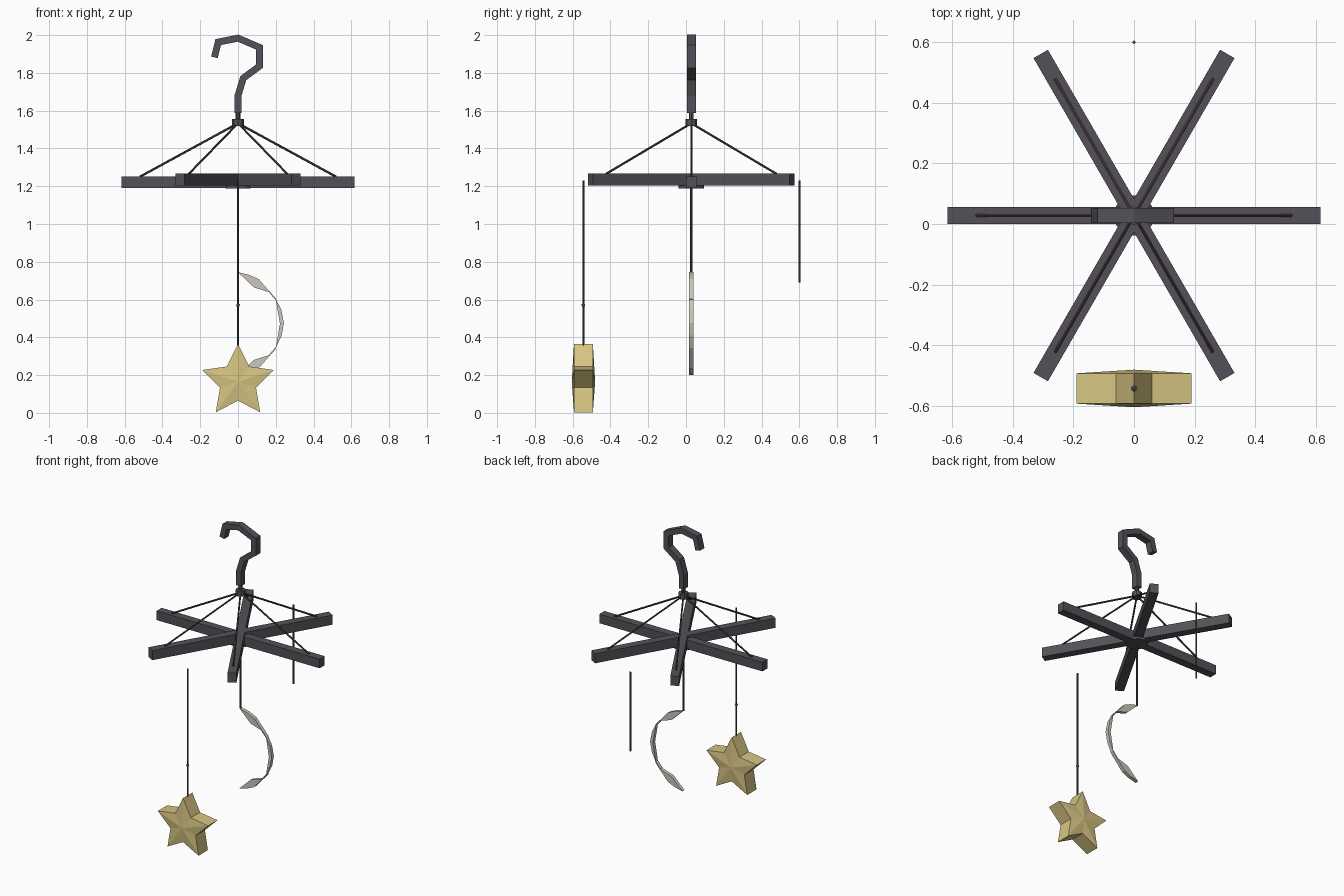
import bpy, bmesh, math
from mathutils import Vector

if "Cube" in bpy.data.objects:
    bpy.data.objects.remove(bpy.data.objects["Cube"])

CY = 0.028  # y of the hanging axis


def material(name, srgb):
    m = bpy.data.materials.new(name)
    m.diffuse_color = [((c + 0.055) / 1.055) ** 2.4 for c in srgb] + [1]
    m.use_nodes = True
    m.node_tree.nodes["Principled BSDF"].inputs["Base Color"].default_value = m.diffuse_color
    return m


DARK = material("dark grey wood", (0.33, 0.315, 0.345))
CORD = material("brown cord", (0.30, 0.26, 0.235))
GOLD = material("pale gold", (0.84, 0.77, 0.51))
SILVER = material("warm silver", (0.80, 0.78, 0.74))
BEAD = material("grey bead", (0.5, 0.48, 0.47))


def finish(name, bm, mat):
    bmesh.ops.recalc_face_normals(bm, faces=bm.faces)
    me = bpy.data.meshes.new(name)
    bm.to_mesh(me)
    bm.free()
    me.materials.append(mat)
    ob = bpy.data.objects.new(name, me)
    bpy.context.collection.objects.link(ob)
    return ob


def rod(name, a, b, r, mat, sides=6):
    a, b = Vector(a), Vector(b)
    bm = bmesh.new()
    bmesh.ops.create_cone(bm, cap_ends=True, segments=sides, radius1=r, radius2=r,
                          depth=(b - a).length)
    ob = finish(name, bm, mat)
    ob.location = (a + b) / 2
    ob.rotation_euler = (b - a).to_track_quat('Z', 'Y').to_euler()
    return ob


def prism(bm, outline, y0, y1):
    """Extrude an (x, z) outline along y."""
    f = [bm.verts.new((x, y0, z)) for x, z in outline]
    k = [bm.verts.new((x, y1, z)) for x, z in outline]
    bm.faces.new(f)
    bm.faces.new(k)
    n = len(outline)
    for i in range(n):
        j = (i + 1) % n
        bm.faces.new((f[i], f[j], k[j], k[i]))


# Three crossed bars with slanted support cords
for i, ang in enumerate((0, 60, 120)):
    z0, z1 = (1.19, 1.252) if i == 0 else (1.203, 1.268)
    bm = bmesh.new()
    bmesh.ops.create_cube(bm, size=1)
    bmesh.ops.scale(bm, vec=(1.232, 0.055, z1 - z0), verts=bm.verts)
    bar = finish("cross_bar", bm, DARK)
    bar.location = (0, CY, (z0 + z1) / 2)
    bar.rotation_euler.z = math.radians(ang)
    for s in (1, -1):
        d = Vector((math.cos(math.radians(ang)), math.sin(math.radians(ang)), 0)) * s
        rod("support_cord", d * 0.01 + Vector((0, CY, 1.528)),
            d * 0.52 + Vector((0, CY, z1 - 0.002)), 0.006, CORD)

# Hub plate, knob and neck
rod("hub_plate", (0, CY, 1.188), (0, CY, 1.204), 0.067, DARK, 12)
rod("knob", (0, CY, 1.518), (0, CY, 1.555), 0.031, DARK, 8)
rod("neck", (0, CY, 1.55), (0, CY, 1.6), 0.012, DARK, 8)

# Hook: mitred band along a bent path
path = [Vector(p) for p in ((0, 1.587), (0, 1.68), (0.028, 1.772), (0.114, 1.836),
                            (0.114, 1.935), (0, 1.984), (-0.105, 1.963), (-0.125, 1.882))]
left, right = [], []
for i, p in enumerate(path):
    d0 = (p - path[i - 1]).normalized() if i else (path[1] - p).normalized()
    d1 = (path[i + 1] - p).normalized() if i < len(path) - 1 else d0
    t = (d0 + d1).normalized()
    off = Vector((-t.y, t.x)) * 0.018 / t.dot(d0)
    left.append(p + off)
    right.append(p - off)
bm = bmesh.new()
rings = [[bm.verts.new((q.x, y, q.y)) for q, y in
          ((l, CY - 0.024), (r, CY - 0.024), (r, CY + 0.024), (l, CY + 0.024))]
         for l, r in zip(left, right)]
for a, b in zip(rings, rings[1:]):
    for i in range(4):
        j = (i + 1) % 4
        bm.faces.new((a[i], a[j], b[j], b[i]))
bm.faces.new(rings[0])
bm.faces.new(rings[-1])
finish("hook", bm, DARK)

# Hanging cords
rod("centre_cord", (0, CY, 0.745), (0, CY, 1.2), 0.0055, CORD)
rod("front_cord", (0, -0.543, 0.35), (0, -0.543, 1.23), 0.0055, CORD)
rod("back_cord", (0, 0.6, 0.69), (0, 0.6, 1.23), 0.0055, CORD)

# Bead on the front cord
bm = bmesh.new()
bmesh.ops.create_icosphere(bm, subdivisions=1, radius=0.011)
finish("bead", bm, BEAD).location = (0, -0.543, 0.57)

# Crescent: end leaves mirrored about its middle, joined by thin links
MID = 0.4725
leaf = [(0, 0.745), (0.06, 0.73), (0.11, 0.708), (0.172, 0.637), (0.085, 0.664)]
link = [(0.17, 0.641), (0.203, 0.602), (0.198, 0.598), (0.166, 0.635)]
belly = [(0.2, 0.602), (0.229, 0.548), (0.243, 0.475), (0.231, 0.41), (0.2, 0.343), (0.222, 0.472)]
bm = bmesh.new()
for part in (leaf, link):
    prism(bm, part, CY - 0.012, CY + 0.012)
    prism(bm, [(x, 2 * MID - z) for x, z in part], CY - 0.012, CY + 0.012)
prism(bm, belly, CY - 0.012, CY + 0.012)
finish("crescent", bm, SILVER)

# Five-pointed star with raised centres front and back
bm = bmesh.new()
cy, cz = -0.543, 0.165
loops = []
for s in (-1, 1):
    ring = []
    for i in range(10):
        r = 0.2 if i % 2 == 0 else 0.1
        a = math.pi / 2 + i * math.pi / 5
        ring.append(bm.verts.new((r * math.cos(a), cy + s * 0.05, cz + r * math.sin(a))))
    apex = bm.verts.new((0, cy + s * 0.062, cz))
    for i in range(10):
        bm.faces.new((ring[i], ring[(i + 1) % 10], apex))
    loops.append(ring)
for i in range(10):
    j = (i + 1) % 10
    bm.faces.new((loops[0][i], loops[0][j], loops[1][j], loops[1][i]))
finish("star", bm, GOLD)
